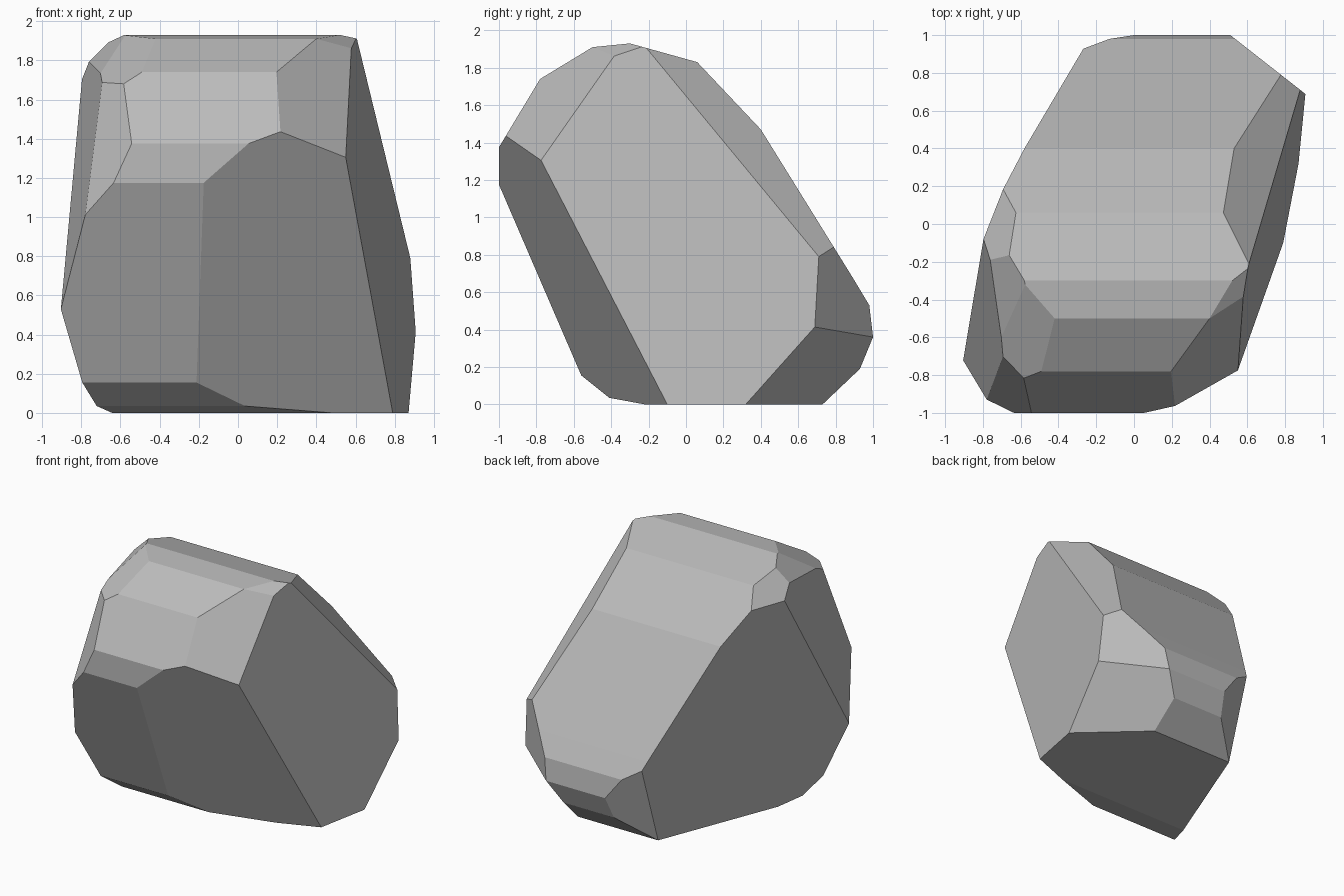
import bpy, bmesh
from mathutils import Vector

cube = bpy.data.objects.get("Cube")
if cube:
    bpy.data.objects.remove(cube, do_unlink=True)

# Side outline (y, z) of the boulder, swept across its width
outline = [(-.22, 0), (-.41, .035), (-.56, .155), (-1, 1.175), (-1, 1.375),
           (-.78, 1.74), (-.5, 1.91), (-.3, 1.93), (.06, 1.83), (.4, 1.47),
           (.89, .68), (.98, .53), (1, .36), (.93, .19), (.73, 0)]

bm = bmesh.new()
end_cap = bm.faces.new([bm.verts.new((-1.2, y, z)) for y, z in outline])
sweep = bmesh.ops.extrude_face_region(bm, geom=[end_cap], use_keep_orig=True)
moved = [v for v in sweep["geom"] if isinstance(v, bmesh.types.BMVert)]
bmesh.ops.translate(bm, verts=moved, vec=(2.4, 0, 0))


def chip(*corners):
    """Slice off everything outside the plane through three corners."""
    a, b, c = map(Vector, corners)
    normal = (b - a).cross(c - a).normalized()
    if normal.dot(a - Vector((0, 0, .9))) < 0:
        normal.negate()
    cut = bmesh.ops.bisect_plane(
        bm, geom=bm.verts[:] + bm.edges[:] + bm.faces[:], dist=.0005,
        plane_co=a, plane_no=normal, clear_outer=True)
    rim = [e for e in cut["geom_cut"] if isinstance(e, bmesh.types.BMEdge)]
    bmesh.ops.holes_fill(bm, edges=rim, sides=0)


# Corners shared by several cuts
left_top = (.6, -.2, 1.905)
left_front = (.55, -.775, 1.305)
left_foot = (.79, -.1, 0)
left_back = (.88, .71, .79)
left_back_low = (.88, .71, .41)
back_left = (.51, 1, .36)
brow = (.4, -.5, 1.91)
right_brow = (-.58, -.82, 1.68)
right_shoulder = (-.79, -.1, 1.72)
right_cheek = (-.78, -.93, 1.01)
right_heel = (-.27, .73, 0)
right_crest = (-.58, -.3, 1.93)

# Broad sides
chip((-.9, -.71, .53), right_heel, (-.58, .4, 1.47))
chip(left_front, left_back, left_foot)
chip((-.175, -1, 1.175), left_front, left_foot)

# Left edge facets
chip((.2, -.79, 1.72), left_front, brow)
chip(brow, (.52, -.3, 1.93), (.57, -.4, 1.86))
chip(left_top, left_back, (.53, .4, 1.47))
chip(left_back, left_back_low, back_left)
chip(left_back_low, (.87, .32, 0), back_left)

# Right edge facets
chip((-.33, .91, .67), (0, 1, .36), right_heel)
chip(right_brow, (-.635, -1, 1.175), right_cheek)
chip(right_shoulder, (-.7, -.65, 1.7), right_cheek)
chip((-.42, -.5, 1.91), right_brow, (-.7, -.69, 1.69))
chip(right_crest, (-.78, -.1, 1.8), (-.7, -.62, 1.73))
chip((-.69, .1, 1.74), (-.63, .07, 1.82), right_shoulder)

bmesh.ops.remove_doubles(bm, verts=bm.verts[:], dist=.001)
bmesh.ops.recalc_face_normals(bm, faces=bm.faces[:])

# Stone colour
stone = bpy.data.materials.new("stone grey")
stone.use_nodes = True
grey = (.5, .5, .5, 1)
stone.diffuse_color = grey
stone.node_tree.nodes["Principled BSDF"].inputs["Base Color"].default_value = grey

mesh = bpy.data.meshes.new("boulder")
bm.to_mesh(mesh)
bm.free()
mesh.materials.append(stone)
boulder = bpy.data.objects.new("boulder", mesh)
bpy.context.collection.objects.link(boulder)
